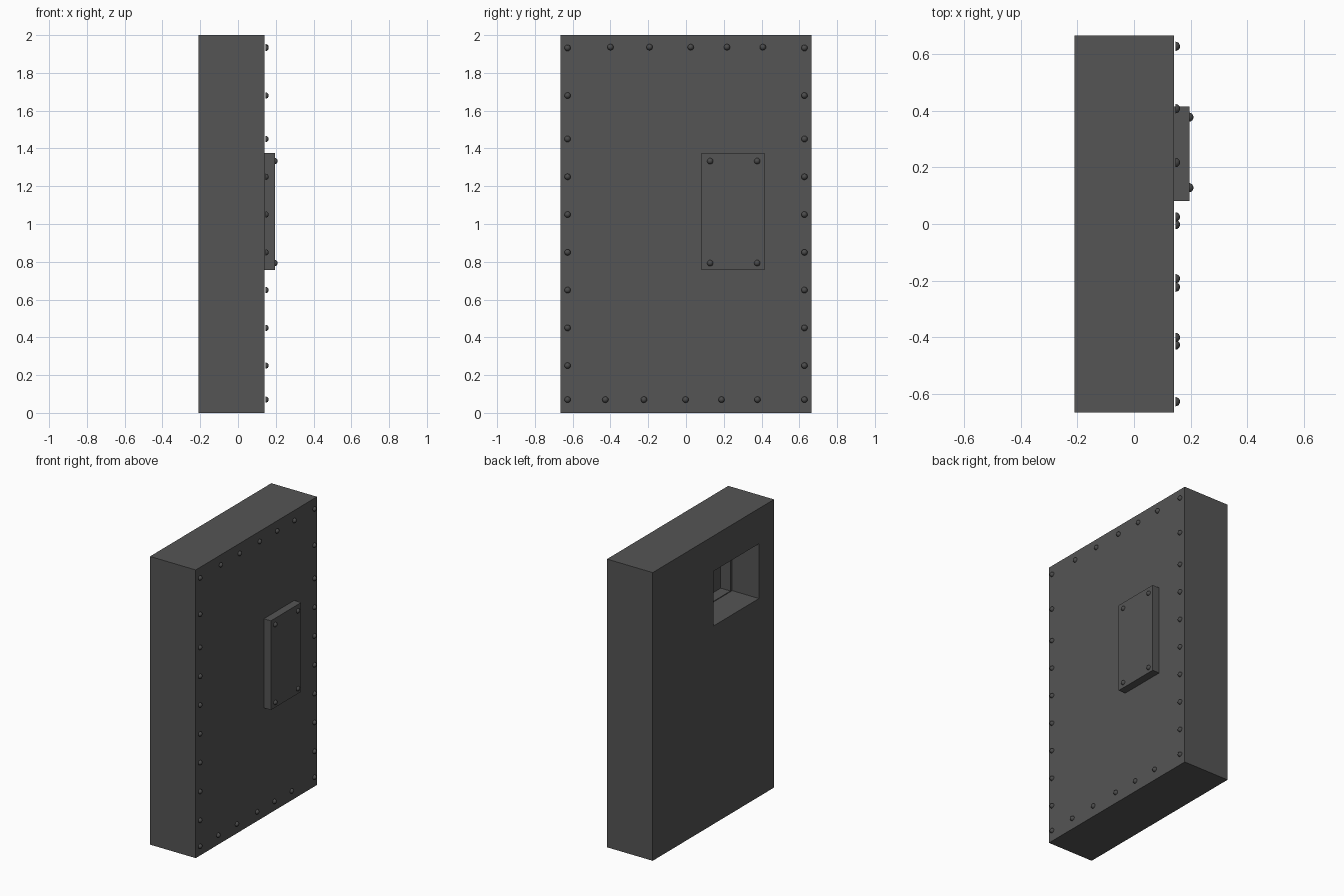
import bpy, bmesh, math
from mathutils import Matrix, Vector

if "Cube" in bpy.data.objects:
    bpy.data.objects.remove(bpy.data.objects["Cube"])


def material(name, v):
    m = bpy.data.materials.new(name)
    m.diffuse_color = (v, v, v, 1)
    m.use_nodes = True
    m.node_tree.nodes["Principled BSDF"].inputs["Base Color"].default_value = m.diffuse_color
    return m


steel = material("dark_grey_steel", 0.09)
rivet_steel = material("rivet_grey", 0.07)


def make_object(name, bm, mat):
    me = bpy.data.meshes.new(name)
    bm.to_mesh(me)
    bm.free()
    ob = bpy.data.objects.new(name, me)
    bpy.context.collection.objects.link(ob)
    me.materials.append(mat)
    return ob


def box(name, x, y, z, mat):
    bm = bmesh.new()
    bmesh.ops.create_cube(bm, size=1)
    for v in bm.verts:
        v.co = Vector((r[0] + (c + 0.5) * (r[1] - r[0])
                       for c, r in zip(v.co, (x, y, z))))
    return make_object(name, bm, mat)


def cut(target, cutter):
    mod = target.modifiers.new("cut", 'BOOLEAN')
    mod.operation = 'DIFFERENCE'
    mod.solver = 'EXACT'
    mod.object = cutter
    bpy.context.view_layer.objects.active = target
    bpy.ops.object.modifier_apply(modifier=mod.name)
    bpy.data.objects.remove(cutter)


def rivets(name, x, spots):
    # dome-headed rivets facing +x
    bm = bmesh.new()
    r = 0.0165
    for y, z in spots:
        new = bmesh.ops.create_uvsphere(
            bm, u_segments=16, v_segments=8, radius=r,
            matrix=Matrix.Translation((x, y, z)) @ Matrix.Rotation(math.pi / 2, 4, 'Y'))["verts"]
        bmesh.ops.delete(bm, geom=[v for v in new if v.co.x < x - 0.001], context='VERTS')
    bmesh.ops.holes_fill(bm, edges=[e for e in bm.edges if e.is_boundary], sides=0)
    bmesh.ops.recalc_face_normals(bm, faces=bm.faces)
    for f in bm.faces:
        f.smooth = len(f.verts) < 5
    return make_object(name, bm, rivet_steel)


# door slab with a stepped viewing recess in its rear face
door = box("door_slab", (-0.21, 0.141), (-0.665, 0.665), (0, 2), steel)
cut(door, box("recess_cutter", (-0.3, -0.005), (-0.5, 0.0), (1.375, 1.755), steel))
cut(door, box("pocket_cutter", (-0.1, 0.07), (-0.48, -0.02), (1.38, 1.735), steel))

# raised lock cover
box("lock_plate", (0.141, 0.195), (0.082, 0.415), (0.757, 1.376), steel)

# rivets round the edge of the door
heights = (0.07, 0.25, 0.45, 0.65, 0.85, 1.05, 1.25, 1.45, 1.68, 1.932)
edge = [(s * 0.627, z) for s in (-1, 1) for z in heights]
edge += [(y, 0.07) for y in (-0.427, -0.223, -0.002, 0.188, 0.378)]
edge += [(y, 1.936) for y in (-0.4, -0.193, 0.025, 0.217, 0.407)]
rivets("edge_rivets", 0.146, edge)

# rivets on the lock cover
rivets("lock_plate_rivets", 0.1935, [(y, z) for y in (0.128, 0.377) for z in (0.793, 1.333)])
